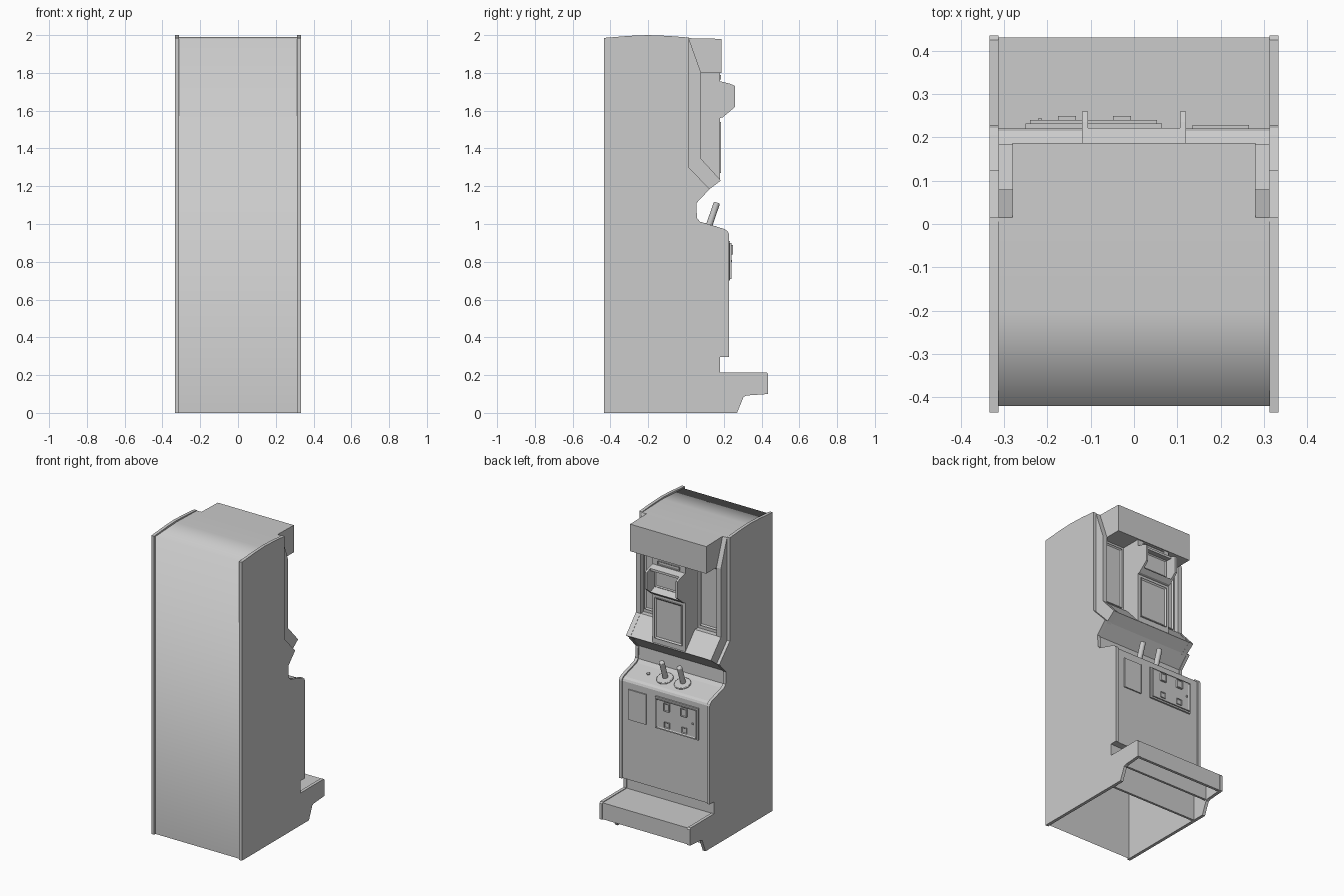
import bpy
import bmesh
from mathutils import Vector

old = bpy.data.objects.get("Cube")
if old:
    bpy.data.objects.remove(old, do_unlink=True)

grey = bpy.data.materials.new("cabinet grey")
grey.use_nodes = True
grey.diffuse_color = (0.6, 0.6, 0.6, 1)
grey.node_tree.nodes["Principled BSDF"].inputs["Base Color"].default_value = (0.6, 0.6, 0.6, 1)


def finish(name, bm, smooth=False):
    mesh = bpy.data.meshes.new(name)
    for f in bm.faces:
        f.smooth = smooth
    bm.to_mesh(mesh)
    bm.free()
    mesh.materials.append(grey)
    obj = bpy.data.objects.new(name, mesh)
    bpy.context.collection.objects.link(obj)
    return obj


def sheet(name, profile, half, smooth=False):
    """Open strip of a (y, z) profile spanning -half..half in x."""
    bm = bmesh.new()
    rows = [[bm.verts.new((x, y, z)) for x in (-half, half)] for y, z in profile]
    for a, b in zip(rows, rows[1:]):
        bm.faces.new((a[0], b[0], b[1], a[1]))
    return finish(name, bm, smooth)


def prism(name, profile, x0, x1):
    """Closed solid of a (y, z) profile between two x positions."""
    bm = bmesh.new()
    base = bm.faces.new([bm.verts.new((x0, y, z)) for y, z in profile])
    ext = bmesh.ops.extrude_face_region(bm, geom=[base], use_keep_orig=True)
    moved = [v for v in ext["geom"] if isinstance(v, bmesh.types.BMVert)]
    bmesh.ops.translate(bm, verts=moved, vec=(x1 - x0, 0, 0))
    bmesh.ops.recalc_face_normals(bm, faces=bm.faces)
    return finish(name, bm)


def box(name, x, y, z, rim=0, depth=0):
    """Box from (min, max) pairs; its +y face may be inset and sunk."""
    bm = bmesh.new()
    bmesh.ops.create_cube(bm, size=1)
    for v in bm.verts:
        v.co = Vector([r[0] if c < 0 else r[1] for c, r in zip(v.co, (x, y, z))])
    if rim:
        bm.normal_update()
        front = [f for f in bm.faces if f.normal.y > 0.9]
        bmesh.ops.inset_individual(bm, faces=front, thickness=rim, depth=-depth)
    return finish(name, bm)


def cylinder(name, radius, length, loc, tilt, bevel):
    bpy.ops.mesh.primitive_cylinder_add(vertices=24, radius=radius, depth=length,
                                        location=loc, rotation=(tilt, 0, 0))
    obj = bpy.context.object
    obj.name = name
    obj.data.materials.append(grey)
    mod = obj.modifiers.new("round edge", "BEVEL")
    mod.width, mod.segments = bevel, 2
    bpy.ops.object.shade_smooth_by_angle()


INNER, OUTER, TRIM = 0.3125, 0.333, 0.28

# Side panels, screen-side trims and tray ends, on both sides
side = [(-0.435, 0), (0.18, 0), (0.18, 0.295), (0.228, 0.295), (0.228, 0.945),
        (0.222, 0.96), (0.205, 0.973), (0.075, 1.012), (0.058, 1.03), (0.055, 1.11),
        (0.125, 1.185), (0.015, 1.3), (0.015, 1.987), (-0.1, 1.996), (-0.2, 2.0),
        (-0.3, 1.996), (-0.435, 1.985)]
trim = [(-0.01, 1.16), (0.1, 1.164), (0.125, 1.185), (0.185, 1.23), (0.08, 1.345),
        (0.08, 1.8), (0.015, 1.983), (-0.01, 1.983)]
tray_end = [(0.18, 0), (0.27, 0), (0.305, 0.085), (0.32, 0.092), (0.435, 0.1),
            (0.435, 0.205), (0.425, 0.215), (0.18, 0.215)]
for s, label in ((1, "left"), (-1, "right")):
    prism(label + "_side_panel", side, s * INNER, s * OUTER)
    prism(label + "_screen_trim", trim, s * TRIM, s * INNER)
    prism(label + "_tray_end", tray_end, s * INNER, s * OUTER)

# Back and roof in one smooth skin
sheet("back_and_roof", [(0.015, 1.984), (-0.2, 1.99), (-0.42, 1.978), (-0.42, 0)],
      INNER, smooth=True)

# Front skin: kick plate, door, control deck and overhang
sheet("front_skin", [(0.175, 0), (0.175, 0.297), (0.221, 0.297), (0.221, 0.943),
                     (0.215, 0.956), (0.2, 0.965), (0.07, 1.004), (0.051, 1.025),
                     (0.048, 1.11), (0.12, 1.182), (0.183, 1.23)], INNER)

# Viewing recess with sloping shelf and header box
sheet("recess_skin", [(0.183, 1.23), (0.078, 1.345), (0.045, 1.345), (0.045, 1.81)], TRIM)
prism("header_box", [(0, 1.8), (0.187, 1.8), (0.187, 1.98), (0, 1.984)], -TRIM, TRIM)
for s, label in ((1, "left"), (-1, "right")):
    xs = sorted((s * 0.14, s * 0.265))
    box(label + "_recess_panel", xs, (0.03, 0.055), (1.37, 1.78), 0.012, 0.008)

# Central viewer column
box("viewer_column", (-0.12, 0.12), (0.04, 0.179), (1.235, 1.8))
box("column_panel", (-0.1, 0.1), (0.17, 0.186), (1.27, 1.54), 0.014, 0.007)
box("column_slot", (-0.08, 0.08), (0.17, 0.186), (1.765, 1.788), 0.005, 0.004)

# Viewer hood: two cheeks with lips and a sunken window
cheek = [(0.175, 1.56), (0.195, 1.565), (0.26, 1.62), (0.26, 1.73), (0.235, 1.742),
         (0.175, 1.757)]
for s, label in ((1, "left"), (-1, "right")):
    prism(label + "_hood_cheek", cheek, s * 0.106, s * 0.12)
prism("hood_top_lip", [(0.175, 1.757), (0.222, 1.745), (0.222, 1.73), (0.175, 1.735)],
      -0.106, 0.106)
prism("hood_bottom_lip", [(0.175, 1.56), (0.195, 1.565), (0.222, 1.588), (0.175, 1.61)],
      -0.106, 0.106)
box("hood_window", (-0.1, 0.1), (0.17, 0.188), (1.615, 1.73), 0.01, 0.006)

# Joysticks and start button on the control deck
TILT = -0.33
for x, label in ((0.065, "left"), (-0.065, "right")):
    cylinder(label + "_joystick_base", 0.052, 0.014, (x, 0.128, 0.989), TILT + 0.04, 0.004)
    cylinder(label + "_joystick", 0.017, 0.13, (x, 0.143, 1.052), TILT, 0.006)
cylinder("deck_button", 0.01, 0.016, (0.185, 0.13, 0.987), TILT + 0.04, 0.002)

# Coin door with two slots and two return flaps
box("coin_door_frame", (-0.25, 0.065), (0.215, 0.232), (0.7, 0.91))
box("coin_door", (-0.24, 0.053), (0.225, 0.24), (0.71, 0.9), 0.01, 0.004)
for x, label in ((-0.028, "left"), (-0.155, "right")):
    box(label + "_coin_slot", (x - 0.021, x + 0.021), (0.23, 0.249), (0.838, 0.89), 0.007, 0.004)
    box(label + "_coin_return", (x - 0.019, x + 0.019), (0.23, 0.242), (0.725, 0.762), 0.006, 0.004)
box("coin_lock", (-0.222, -0.212), (0.23, 0.243), (0.8, 0.81))
box("front_plate", (0.135, 0.265), (0.21, 0.229), (0.7, 0.9))

# Step tray, hollow underneath
box("tray_top", (-INNER, INNER), (0.175, 0.428), (0.193, 0.211))
box("tray_front", (-INNER, INNER), (0.412, 0.43), (0.102, 0.211))
box("tray_back_rail", (-INNER, INNER), (0.175, 0.19), (0, 0.2))
box("tray_inner_rail", (-INNER, INNER), (0.29, 0.305), (0.092, 0.2))
